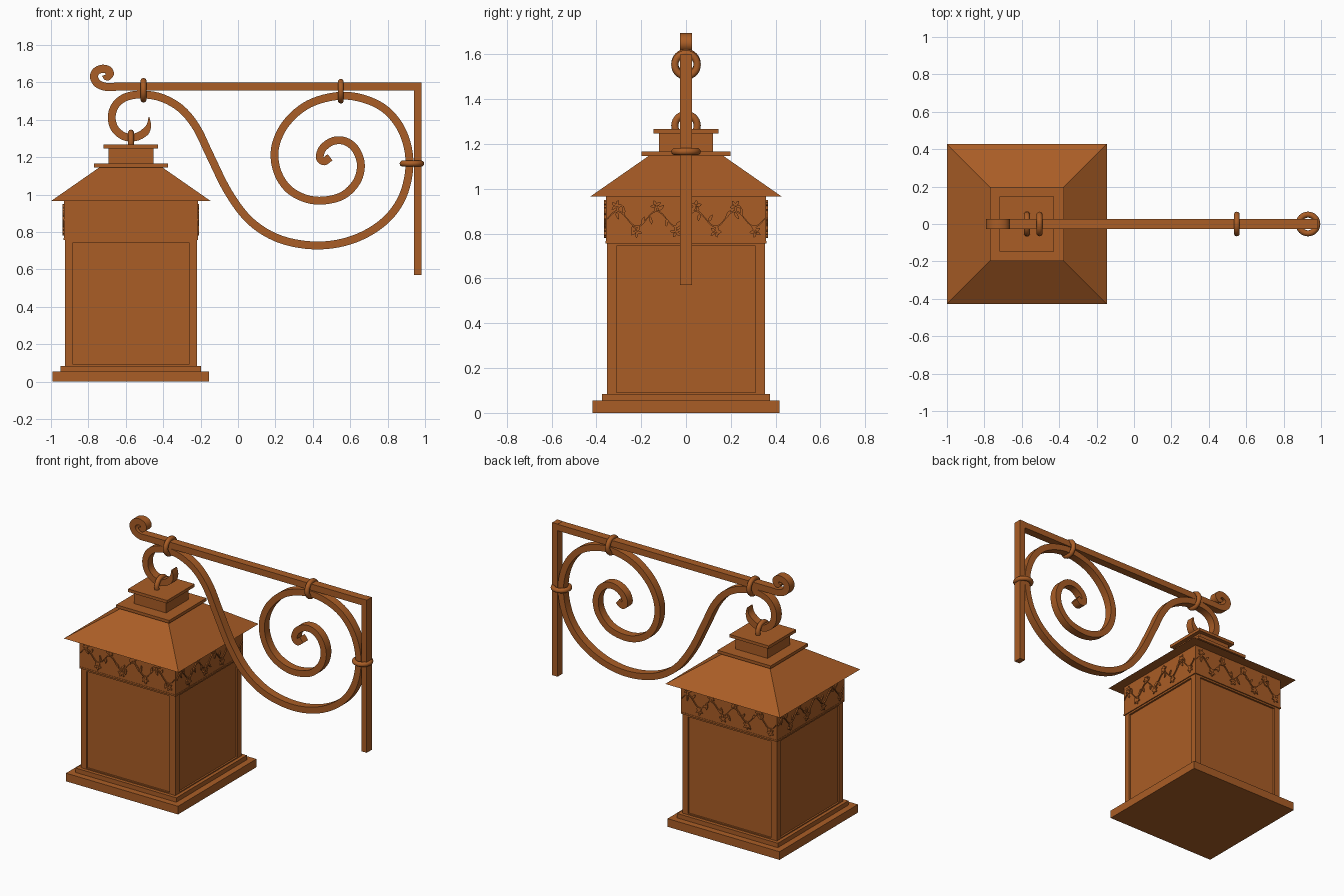
import bpy
import bmesh
import math
import random
from mathutils import Matrix, Vector

if "Cube" in bpy.data.objects:
    bpy.data.objects.remove(bpy.data.objects["Cube"], do_unlink=True)

random.seed(4)
CX = -0.573          # lantern axis
DEPTH = 0.027        # half depth of the iron bars

rust = bpy.data.materials.new("rusty_copper")
rust.use_nodes = True
colour = (0.40, 0.11, 0.019, 1)
rust.diffuse_color = colour
rust.node_tree.nodes["Principled BSDF"].inputs["Base Color"].default_value = colour


def finish(name, bm, smooth=False):
    bmesh.ops.recalc_face_normals(bm, faces=bm.faces)
    mesh = bpy.data.meshes.new(name)
    bm.to_mesh(mesh)
    bm.free()
    obj = bpy.data.objects.new(name, mesh)
    bpy.context.collection.objects.link(obj)
    mesh.materials.append(rust)
    if smooth:
        bpy.ops.object.select_all(action='DESELECT')
        obj.select_set(True)
        bpy.context.view_layer.objects.active = obj
        bpy.ops.object.shade_smooth_by_angle(angle=math.radians(40))
    return obj


def add_box(bm, x0, x1, y0, y1, z0, z1):
    place = (Matrix.Translation(((x0 + x1) / 2, (y0 + y1) / 2, (z0 + z1) / 2))
             @ Matrix.Diagonal((x1 - x0, y1 - y0, z1 - z0, 1)))
    bmesh.ops.create_cube(bm, size=1, matrix=place)


def square_tier(name, half, z0, z1, top_half=None):
    """Square slab or truncated pyramid on the lantern axis."""
    bm = bmesh.new()
    bmesh.ops.create_cone(
        bm, cap_ends=True, segments=4, radius1=half * math.sqrt(2),
        radius2=(top_half or half) * math.sqrt(2), depth=z1 - z0,
        matrix=Matrix.Translation((CX, 0, (z0 + z1) / 2)) @ Matrix.Rotation(math.pi / 4, 4, 'Z'))
    return finish(name, bm)


def smooth_path(points, steps):
    """Catmull-Rom samples through the points."""
    pts = [Vector(p) for p in points]
    pts = [2 * pts[0] - pts[1]] + pts + [2 * pts[-1] - pts[-2]]
    out = []
    for a, b, c, d in zip(pts, pts[1:], pts[2:], pts[3:]):
        for i in range(steps):
            t = i / steps
            out.append(0.5 * (2 * b + (c - a) * t + (2 * a - 5 * b + 4 * c - d) * t * t
                              + (3 * b - a - 3 * c + d) * t ** 3))
    return out + [pts[-2]]


def sweep(name, path, half, taper=0):
    """Flat iron bar following a path in the x-z plane, optionally pointed at the start."""
    bm = bmesh.new()
    rings = []
    for i, p in enumerate(path):
        tangent = (path[min(i + 1, len(path) - 1)] - path[max(i - 1, 0)]).normalized()
        w = half * (min(1, 0.1 + i / taper) if taper else 1)
        side = Vector((-tangent.y, tangent.x)) * w
        rings.append([bm.verts.new((p.x + s * side.x, y, p.y + s * side.y))
                      for s, y in ((1, -DEPTH), (1, DEPTH), (-1, DEPTH), (-1, -DEPTH))])
    for r, q in zip(rings, rings[1:]):
        for k in range(4):
            bm.faces.new((r[k], r[k - 1], q[k - 1], q[k]))
    bm.faces.new(rings[0])
    bm.faces.new(rings[-1])
    return finish(name, bm, True)


def ring(name, x, z, axis):
    bpy.ops.mesh.primitive_torus_add(
        major_radius=0.05, minor_radius=0.016, major_segments=32, minor_segments=10,
        location=(x, 0, z), rotation=(0, math.pi / 2 if axis == 'X' else 0, 0))
    obj = bpy.context.object
    obj.name = name
    obj.data.materials.append(rust)
    bpy.ops.object.shade_smooth_by_angle(angle=math.radians(40))


# Lantern tiers
square_tier("base_plate", 0.418, 0, 0.055)
square_tier("base_step", 0.376, 0.055, 0.085)
square_tier("lantern_panels", 0.341, 0.08, 0.76)
square_tier("body_top_rail", 0.353, 0.745, 0.757)
square_tier("band_lower_lip", 0.36, 0.757, 0.768)
square_tier("decorated_band", 0.358, 0.768, 0.966)
square_tier("roof", 0.428, 0.965, 1.148, 0.165)
square_tier("roof_collar", 0.198, 1.146, 1.166)
square_tier("neck", 0.12, 1.165, 1.25)
square_tier("cap", 0.146, 1.247, 1.267)

# Corner posts and lower rails frame the recessed panels
bm = bmesh.new()
for sx in (-1, 1):
    for sy in (-1, 1):
        xs = sorted((CX + sx * 0.31, CX + sx * 0.353))
        ys = sorted((sy * 0.31, sy * 0.353))
        add_box(bm, *xs, *ys, 0.08, 0.75)
add_box(bm, CX - 0.353, CX + 0.353, -0.353, 0.353, 0.083, 0.092)
finish("corner_posts", bm)


# Raised vine and blossoms on each side of the band
def add_plate(bm, frame, outline):
    low = [bm.verts.new(frame @ Vector((u, -0.357, v))) for u, v in outline]
    high = [bm.verts.new(frame @ Vector((u, -0.365, v))) for u, v in outline]
    bm.faces.new(high)
    for k in range(len(low)):
        bm.faces.new((low[k - 1], low[k], high[k], high[k - 1]))


def add_leaf(bm, frame, u, v, angle, length, width):
    c, s = math.cos(angle), math.sin(angle)
    shape = ((0, 0), (0.4, 1), (0.75, 0.8), (1, 0), (0.75, -0.8), (0.4, -1))
    add_plate(bm, frame, [(u + a * length * c - b * width * s,
                           v + a * length * s + b * width * c) for a, b in shape])


bm = bmesh.new()
for quarter in range(4):
    frame = Matrix.Translation((CX, 0, 0.866)) @ Matrix.Rotation(quarter * math.pi / 2, 4, 'Z')
    stem = [(-0.35 + 0.7 * i / 56, 0.035 * math.sin(i * math.pi / 7)) for i in range(57)]
    for (a, b), (c, d) in zip(stem, stem[1:]):
        add_plate(bm, frame, [(a, b - 0.004), (c, d - 0.004), (c, d + 0.004), (a, b + 0.004)])
    for i, (u, v) in enumerate(stem[3:-3:3]):
        up = 1 if i % 2 else -1
        add_leaf(bm, frame, u, v, up * random.uniform(0.6, 1.8), random.uniform(0.035, 0.05), 0.007)
    for k in range(8):
        u = -0.31 + k * 0.0885
        v = 0.058 * (-1) ** k
        for p in range(5):
            add_leaf(bm, frame, u, v, p * math.tau / 5 + k, 0.027, 0.007)
finish("band_vine_relief", bm)

# Wall bracket
bm = bmesh.new()
add_box(bm, 0.94, 0.98, -DEPTH, DEPTH, 0.57, 1.6)
finish("wall_upright", bm)

curl = [(-0.725, 1.635), (-0.705, 1.628), (-0.685, 1.645), (-0.695, 1.666), (-0.725, 1.673),
        (-0.757, 1.66), (-0.77, 1.63), (-0.752, 1.595), (-0.71, 1.577), (-0.65, 1.577)]
sweep("top_bar_with_curl", smooth_path(curl, 6) + [Vector((0.95, 1.577))], 0.0215, 8)

scroll = [(-0.476, 1.415), (-0.477, 1.37), (-0.5, 1.332), (-0.55, 1.307), (-0.61, 1.312),
          (-0.66, 1.355), (-0.675, 1.42), (-0.65, 1.485), (-0.59, 1.525), (-0.5, 1.535),
          (-0.4, 1.515), (-0.3, 1.455), (-0.22, 1.355), (-0.15, 1.21), (-0.05, 1.01),
          (0.07, 0.855), (0.23, 0.76), (0.43, 0.728), (0.62, 0.762), (0.78, 0.855),
          (0.88, 0.99), (0.917, 1.165), (0.885, 1.325), (0.8, 1.445), (0.68, 1.51),
          (0.54, 1.528), (0.38, 1.485), (0.26, 1.385), (0.2, 1.26), (0.205, 1.14),
          (0.26, 1.04), (0.35, 0.983), (0.45, 0.968), (0.56, 0.995), (0.635, 1.07),
          (0.657, 1.16), (0.63, 1.24), (0.575, 1.285), (0.51, 1.287), (0.455, 1.25),
          (0.437, 1.2), (0.46, 1.178), (0.492, 1.2)]
sweep("scroll_and_hook", smooth_path(scroll, 6), 0.021, 12)

# Clamps and hanging ring
ring("hanging_ring", -0.572, 1.282, 'X')
ring("left_clamp", -0.505, 1.558, 'X')
ring("right_clamp", 0.55, 1.553, 'X')
ring("upright_clamp", 0.93, 1.166, 'Z')
